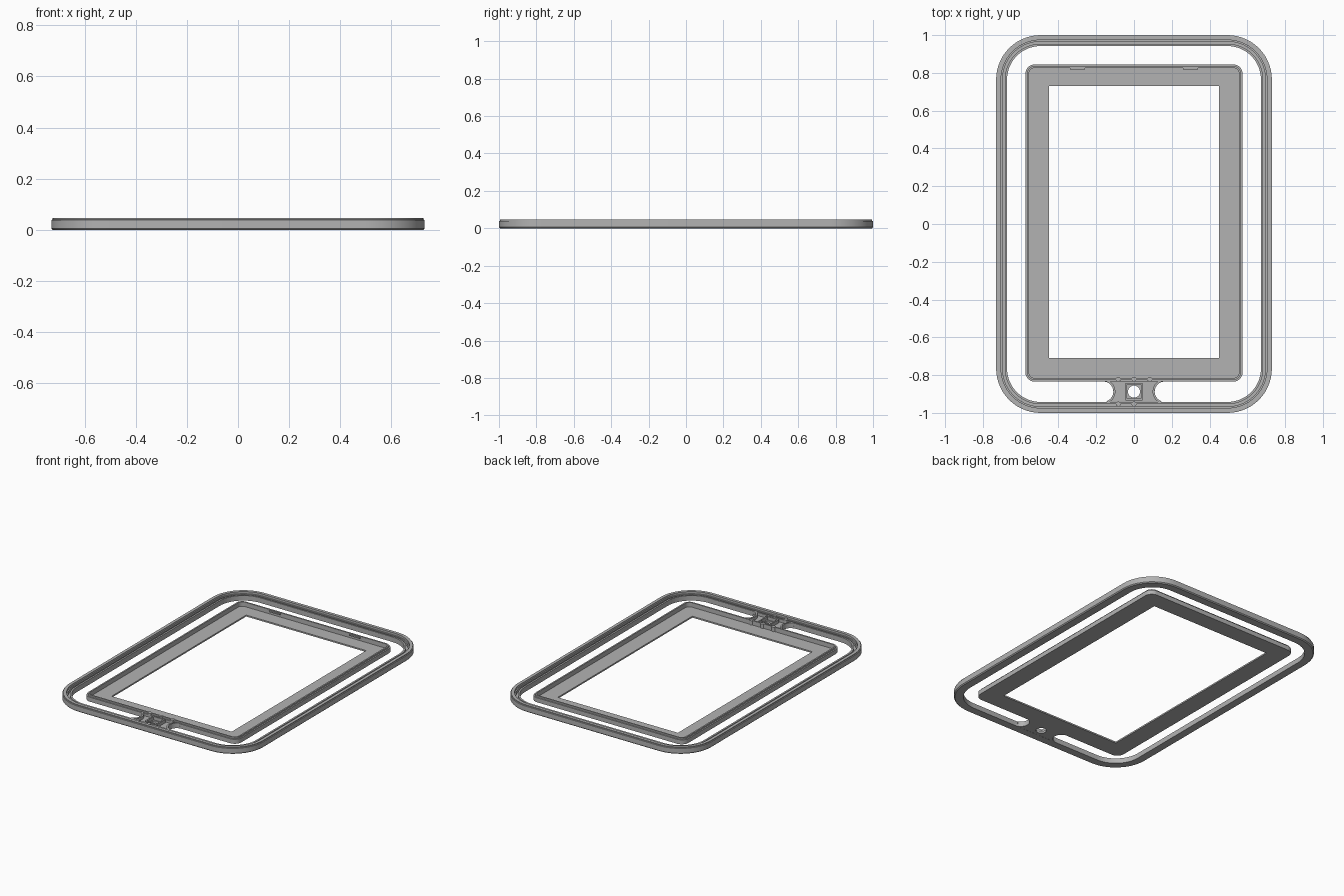
import bpy, bmesh, math

if "Cube" in bpy.data.objects:
    bpy.data.objects.remove(bpy.data.objects["Cube"])

grey = bpy.data.materials.new("plain grey")
grey.diffuse_color = (0.45, 0.45, 0.45, 1)
grey.use_nodes = True
grey.node_tree.nodes["Principled BSDF"].inputs["Base Color"].default_value = grey.diffuse_color


def finish(name, bm, smooth=True):
    bmesh.ops.recalc_face_normals(bm, faces=bm.faces)
    me = bpy.data.meshes.new(name)
    bm.to_mesh(me)
    bm.free()
    ob = bpy.data.objects.new(name, me)
    bpy.context.collection.objects.link(ob)
    me.materials.append(grey)
    if smooth:
        bpy.ops.object.select_all(action='DESELECT')
        ob.select_set(True)
        bpy.context.view_layer.objects.active = ob
        bpy.ops.object.shade_smooth_by_angle(angle=math.radians(30))
    return ob


def rounded_loop(hx, hy, r, cy, seg=14):
    pts = []
    for k, (sx, sy) in enumerate([(1, 1), (-1, 1), (-1, -1), (1, -1)]):
        for i in range(seg + 1):
            a = math.pi / 2 * (k + i / seg)
            pts.append((sx * (hx - r) + r * math.cos(a),
                        cy + sy * (hy - r) + r * math.sin(a)))
    return pts


def frame(name, rings):
    """Join rounded rectangles (hx, hy, radius, cy, z) into a closed frame."""
    bm = bmesh.new()
    loops = [[bm.verts.new((x, y, z)) for x, y in rounded_loop(hx, hy, r, cy)]
             for hx, hy, r, cy, z in rings]
    for a, b in zip(loops, loops[1:] + loops[:1]):
        n = len(a)
        for i in range(n):
            j = (i + 1) % n
            bm.faces.new((a[i], a[j], b[j], b[i]))
    return finish(name, bm)


def prism(name, pts, z0, z1):
    bm = bmesh.new()
    f = bm.faces.new([bm.verts.new((x, y, z0)) for x, y in pts])
    ext = bmesh.ops.extrude_face_region(bm, geom=[f])
    for v in ext["geom"]:
        if isinstance(v, bmesh.types.BMVert):
            v.co.z = z1
    return finish(name, bm)


def box(name, x0, x1, y0, y1, z0, z1):
    return prism(name, [(x0, y0), (x1, y0), (x1, y1), (x0, y1)], z0, z1)


def arc(cx, cy, r, a0, a1, n=20):
    return [(cx + r * math.cos(math.radians(a0 + (a1 - a0) * i / n)),
             cy + r * math.sin(math.radians(a0 + (a1 - a0) * i / n)))
            for i in range(n + 1)]


# Outer ring with stepped outer wall and a channel: (inset, z)
ring = [(.006, 0), (0, .006), (0, .039), (.005, .040), (.005, .046),
        (.026, .046), (.026, .032), (.034, .032), (.034, .014),
        (.046, .014), (.046, .034), (.058, .034), (.058, 0)]
frame("outer_ring", [(.73 - d, 1 - d, .235 - d, 0, z) for d, z in ring])

# Inner tray: stepped rim and flat border around the opening
rim = [(0, 0), (0, .030), (.009, .030), (.009, .040), (.019, .040), (.019, .010)]
tray = [(.575 - d, .84 - d, .05 - d, .005, z) for d, z in rim]
tray += [(.45, .72, .001, .01, .010), (.45, .72, .001, .01, 0)]
frame("inner_tray", tray)

# Small clips on the far rim
for s in (-1, 1):
    box("rim_clip", s * .30 - .04, s * .30 + .04, .818, .828, .026, .034)

# Bridge plate with scooped ends and a round hole
CY, R, CX = -.8875, .0535, .163
pts = arc(CX, CY, R, 270, 90) + arc(-CX, CY, R, 90, -90)
bridge = prism("bridge_plate", pts, 0, .014)
bm = bmesh.new()
bmesh.ops.create_cone(bm, cap_ends=True, segments=32, radius1=.032, radius2=.032, depth=.2)
bmesh.ops.translate(bm, verts=bm.verts, vec=(0, CY, 0))
cutter = finish("hole_cutter", bm, False)
cutter.hide_render = True
cutter.hide_viewport = True
cut = bridge.modifiers.new("hole", 'BOOLEAN')
cut.object = cutter
cut.solver = 'EXACT'

# Curved walls closing the slot ends
prism("slot_wall_right", arc(CX, CY, R, 250, 110) + arc(CX, CY, R + .011, 110, 250), 0, .034)
prism("slot_wall_left", arc(-CX, CY, R, 70, -70) + arc(-CX, CY, R + .011, -70, 70), 0, .034)

# Square socket around the hole
frame("button_socket", [(.046, .046, .001, CY, .012), (.046, .046, .001, CY, .036),
                        (.037, .037, .001, CY, .036), (.037, .037, .001, CY, .012)])

# Pegs beside the socket
for x in (-.083, 0, .083):
    for y in (-.822, -.953):
        if x > 0 and y < -.9:
            continue
        prism("bridge_peg", arc(x, y, .013, 0, 345, 23), .005, .040)
